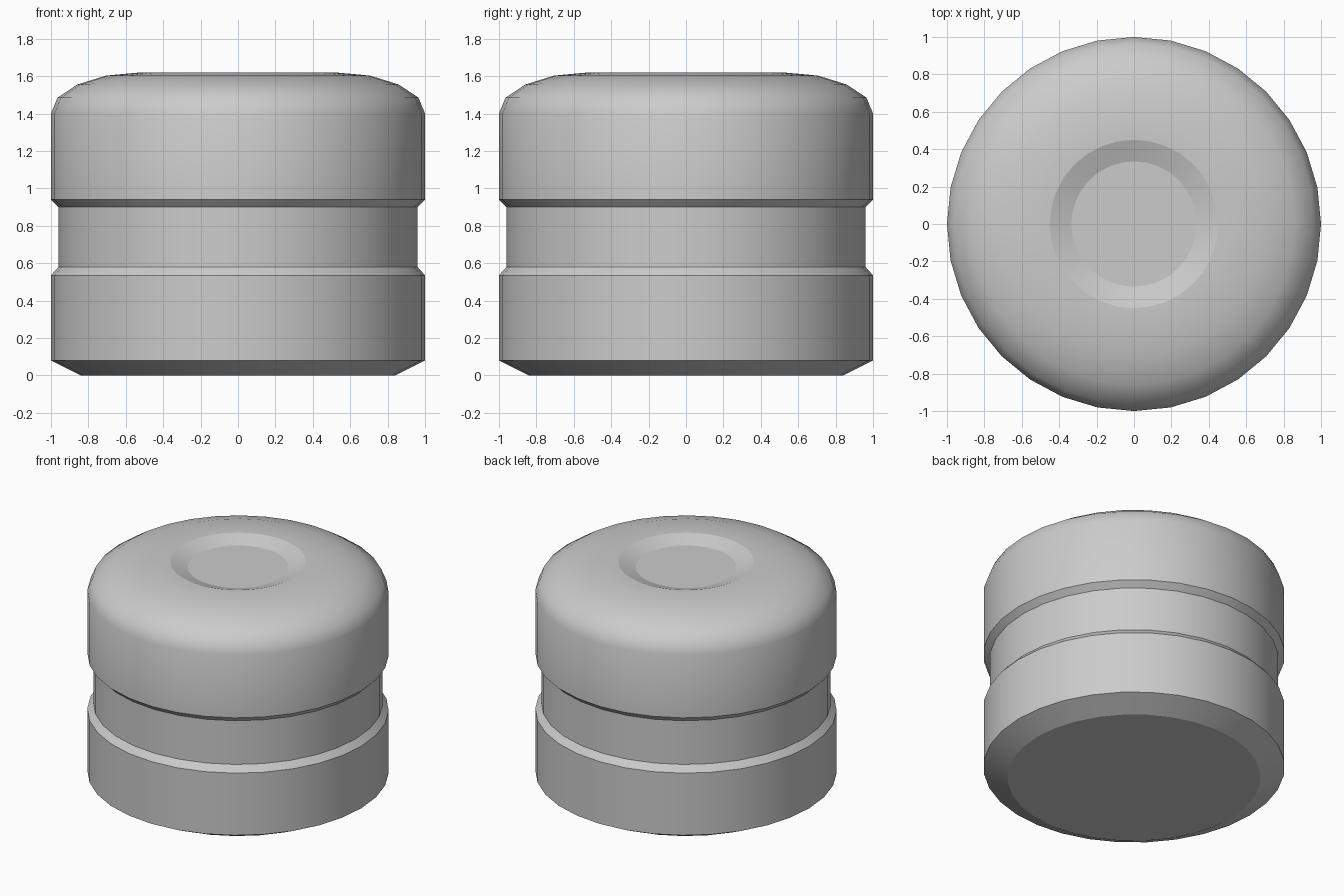
import bpy, bmesh, math

if "Cube" in bpy.data.objects:
    bpy.data.objects.remove(bpy.data.objects["Cube"])

SIDES = 32

# Half profile (radius, height, sharp ring) from bottom to recess floor
profile = [
    (0.84, 0.0, True), (1.0, 0.08, True),
    (1.0, 0.535, True), (0.96, 0.58, True),      # groove lower lip
    (0.96, 0.90, True), (1.0, 0.94, True),       # groove upper lip
    (1.0, 1.40, False), (0.965, 1.485, False), (0.86, 1.555, False),
    (0.705, 1.603, False), (0.52, 1.62, False),  # rounded shoulder
    (0.45, 1.62, True), (0.335, 1.58, True),     # shallow top recess
]

bm = bmesh.new()
rings = []
for r, z, _ in profile:
    rings.append([bm.verts.new((r * math.cos(2 * math.pi * i / SIDES),
                                r * math.sin(2 * math.pi * i / SIDES), z))
                  for i in range(SIDES)])

# Side walls
for low, high in zip(rings, rings[1:]):
    for i in range(SIDES):
        j = (i + 1) % SIDES
        bm.faces.new((low[i], low[j], high[j], high[i])).smooth = True

# Flat base and recess floor
bm.faces.new(list(reversed(rings[0])))
bm.faces.new(rings[-1])

# Crisp rings
for ring, (_, _, sharp) in zip(rings, profile):
    if sharp:
        for i in range(SIDES):
            bm.edges.get((ring[i], ring[(i + 1) % SIDES])).smooth = False

mesh = bpy.data.meshes.new("grooved_knob")
bm.to_mesh(mesh)
bm.free()
knob = bpy.data.objects.new("grooved_knob", mesh)
bpy.context.collection.objects.link(knob)
